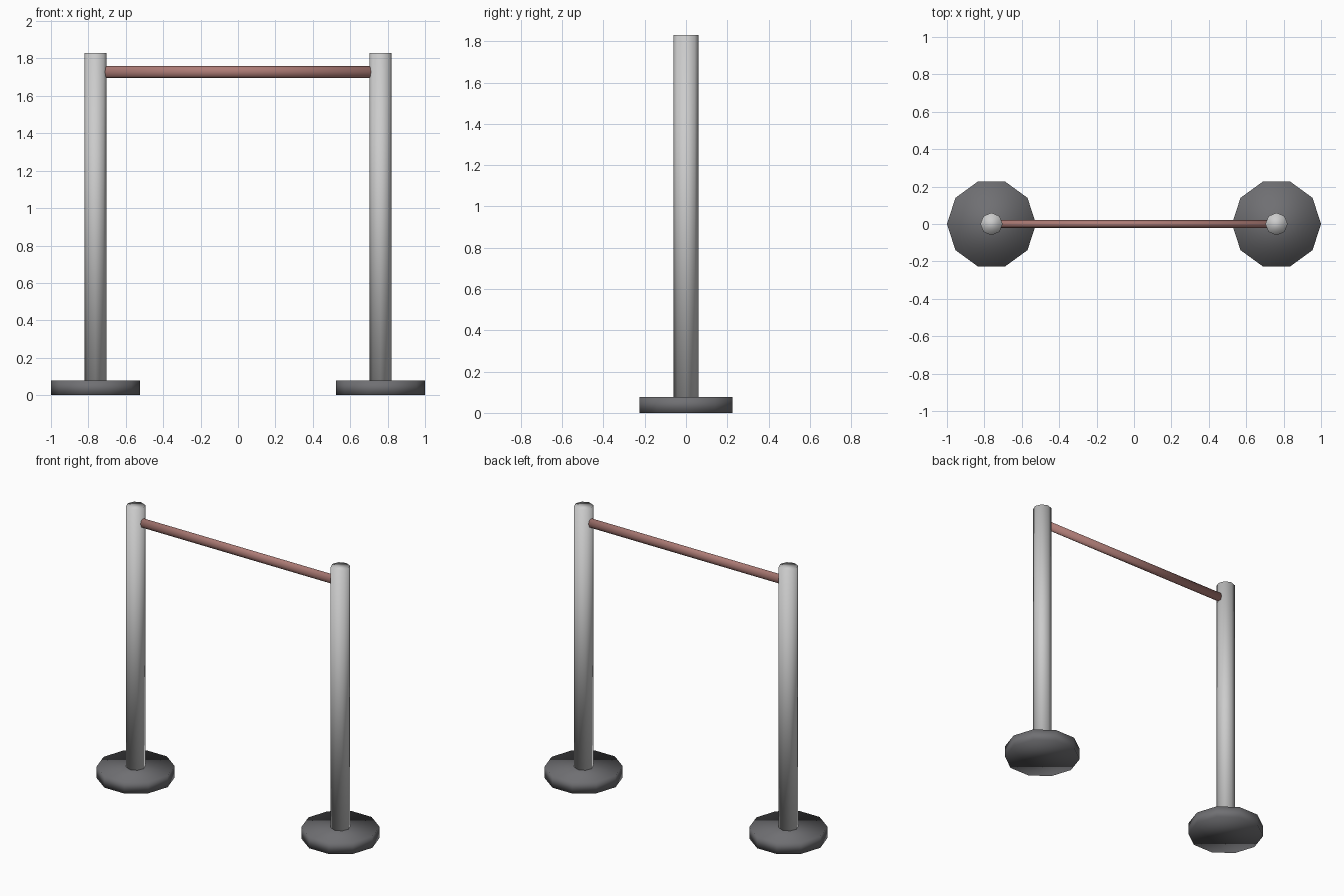
import bpy
from math import pi

if "Cube" in bpy.data.objects:
    bpy.data.objects.remove(bpy.data.objects["Cube"])

POST_X = 0.762


def material(name, rgb):
    mat = bpy.data.materials.new(name)
    mat.diffuse_color = (*rgb, 1)
    mat.use_nodes = True
    mat.node_tree.nodes["Principled BSDF"].inputs["Base Color"].default_value = mat.diffuse_color
    return mat


def cylinder(name, sides, radius, depth, loc, rot_z=0.0, rot_y=0.0, scale=(1, 1, 1), mat=None):
    # first vertex lies on the x axis when rot_z = -90 degrees
    bpy.ops.mesh.primitive_cylinder_add(vertices=sides, radius=radius, depth=depth,
                                        location=loc, rotation=(0, rot_y, rot_z))
    ob = bpy.context.object
    ob.name = name
    ob.scale = scale
    bpy.ops.object.transform_apply(location=False, rotation=True, scale=True)
    bpy.ops.object.shade_smooth()
    if mat:
        ob.data.materials.append(mat)
    return ob


red = material("barrier_red", (0.42, 0.2, 0.18))
dark = material("base_dark_grey", (0.16, 0.16, 0.17))

# Weighted ten-sided bases and eight-sided posts
for side, sx in (("left", -1), ("right", 1)):
    cylinder(side + "_base", 10, 0.238, 0.077, (sx * POST_X, 0, 0.0385),
             rot_z=-pi / 2, mat=dark)
    cylinder(side + "_post", 8, 0.06, 1.755, (sx * POST_X, 0, 0.9525))

# Flattened crossbar between the posts
cylinder("crossbar", 8, 0.0325, 1.424, (0, 0, 1.728), rot_y=pi / 2,
         scale=(1, 0.65, 1), mat=red)
